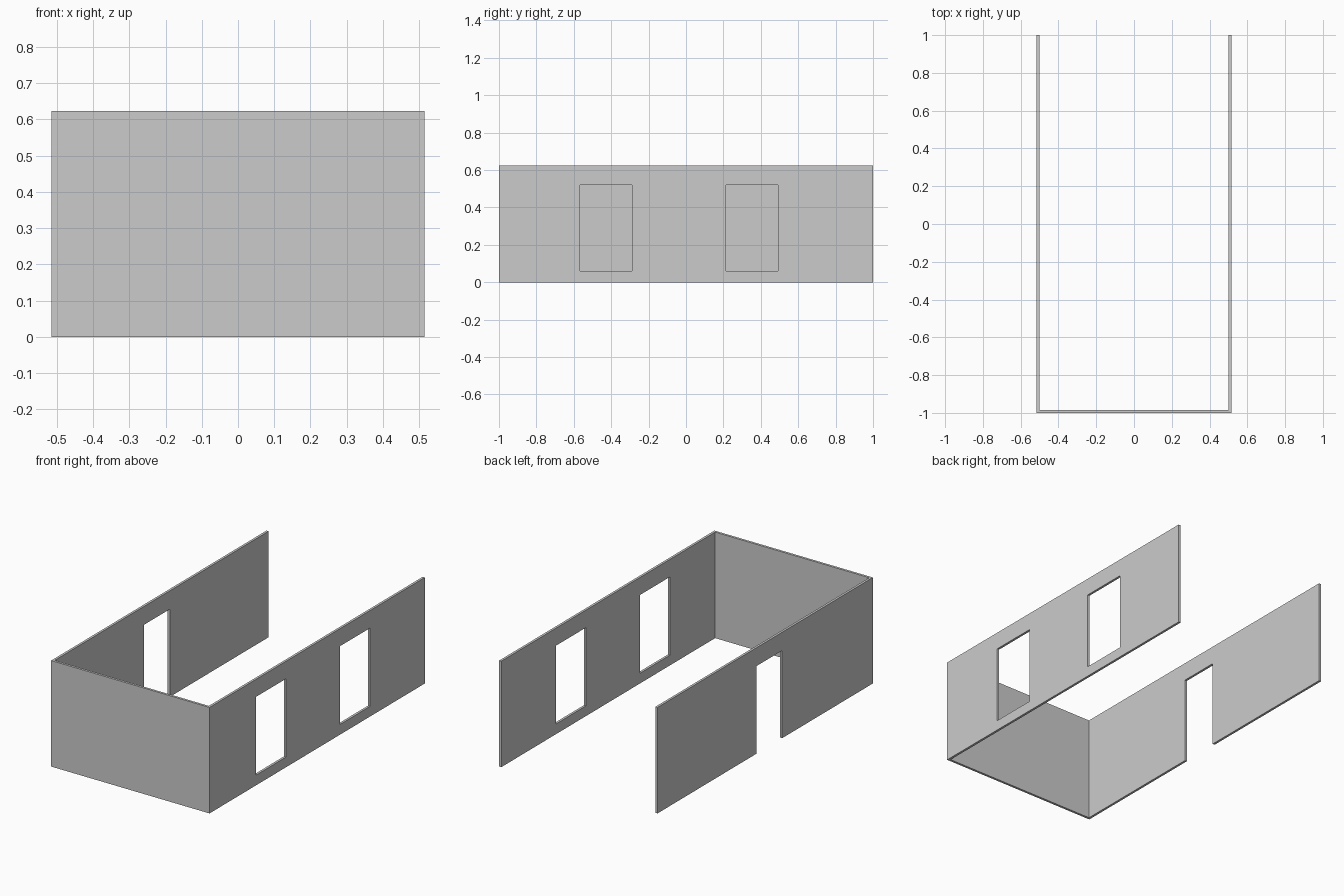
import bpy

if "Cube" in bpy.data.objects:
    bpy.data.objects.remove(bpy.data.objects["Cube"])

W, L, H, T = 0.515, 1.0, 0.623, 0.014   # half width, half length, height, wall thickness


def panel_wall(name, x0, x1, y0, y1, openings=()):
    """Wall running along y, laid out as a grid of cells; only outer faces are made.
    Each opening is (y0, y1, z0, z1)."""
    ys = sorted({y0, y1, *(v for o in openings for v in o[:2])})
    zs = sorted({0.0, H, *(v for o in openings for v in o[2:])})

    def solid(i, j):
        if not (0 <= i < len(ys) - 1 and 0 <= j < len(zs) - 1):
            return False
        y, z = (ys[i] + ys[i + 1]) / 2, (zs[j] + zs[j + 1]) / 2
        return not any(a < y < b and c < z < d for a, b, c, d in openings)

    verts, faces, index = [], [], {}

    def v(x, i, j):
        key = (x, i, j)
        if key not in index:
            index[key] = len(verts)
            verts.append((x, ys[i], zs[j]))
        return index[key]

    for i in range(len(ys) - 1):
        for j in range(len(zs) - 1):
            if not solid(i, j):
                continue
            ring = [(i, j), (i + 1, j), (i + 1, j + 1), (i, j + 1)]
            faces.append([v(x1, *p) for p in ring])
            faces.append([v(x0, *p) for p in reversed(ring)])
            # rims wherever the neighbouring cell is empty
            for k, (di, dj) in enumerate([(0, -1), (1, 0), (0, 1), (-1, 0)]):
                if not solid(i + di, j + dj):
                    a, b = ring[k], ring[(k + 1) % 4]
                    faces.append([v(x0, *a), v(x0, *b), v(x1, *b), v(x1, *a)])

    mesh = bpy.data.meshes.new(name)
    mesh.from_pydata(verts, [], faces)
    mesh.update()
    obj = bpy.data.objects.new(name, mesh)
    bpy.context.collection.objects.link(obj)
    return obj


# right wall with two windows
windows = [(-0.567, -0.289, 0.06, 0.52), (0.214, 0.492, 0.06, 0.52)]
panel_wall("right_wall", W - T, W, -L + T, L, windows)

# left wall with a doorway open to the floor
panel_wall("left_wall", -W, -W + T, -L + T, L, [(-0.158, 0.082, 0.0, 0.515)])

# solid front wall closing the end
panel_wall("front_wall", -W, W, -L, -L + T)
